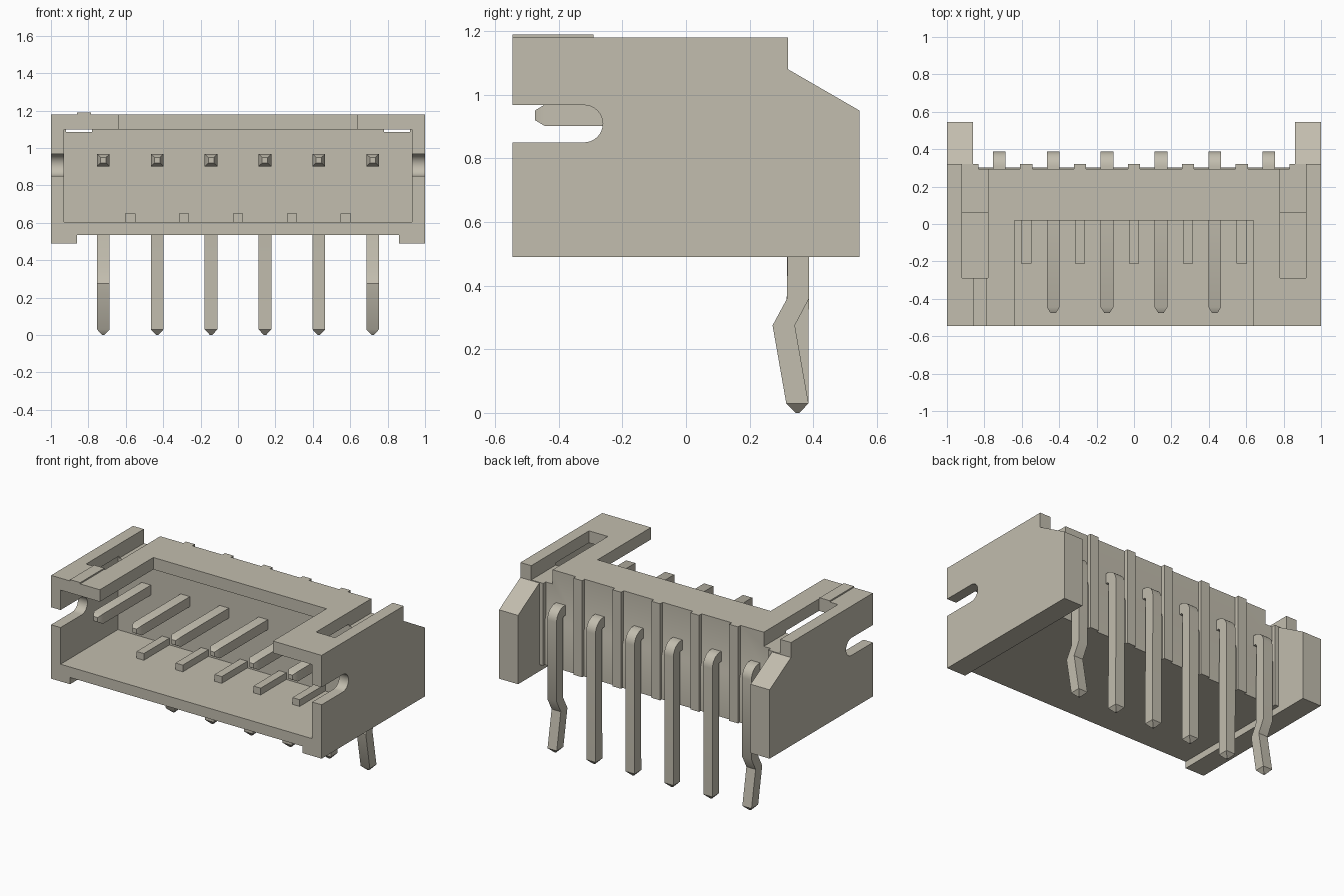
import bpy, bmesh, math

if "Cube" in bpy.data.objects:
    bpy.data.objects.remove(bpy.data.objects["Cube"], do_unlink=True)

beige = bpy.data.materials.new("warm_grey_plastic")
beige.use_nodes = True
colour = (0.54, 0.51, 0.425, 1)
beige.diffuse_color = colour
beige.node_tree.nodes["Principled BSDF"].inputs["Base Color"].default_value = colour


def add_object(name, bm):
    bmesh.ops.recalc_face_normals(bm, faces=bm.faces)
    mesh = bpy.data.meshes.new(name)
    bm.to_mesh(mesh)
    bm.free()
    mesh.materials.append(beige)
    obj = bpy.data.objects.new(name, mesh)
    bpy.context.collection.objects.link(obj)
    return obj


def prism(name, profile, x0, x1):
    """Extrude a (y, z) profile from x0 to x1."""
    bm = bmesh.new()
    face = bm.faces.new([bm.verts.new((x0, y, z)) for y, z in profile])
    new = bmesh.ops.extrude_face_region(bm, geom=[face])["geom"]
    verts = [v for v in new if isinstance(v, bmesh.types.BMVert)]
    bmesh.ops.translate(bm, verts=verts, vec=(x1 - x0, 0, 0))
    return add_object(name, bm)


def box(name, x0, x1, y0, y1, z0, z1):
    return prism(name, [(y0, z0), (y1, z0), (y1, z1), (y0, z1)], x0, x1)


def smooth(obj):
    bpy.ops.object.select_all(action="DESELECT")
    obj.select_set(True)
    bpy.context.view_layer.objects.active = obj
    bpy.ops.object.shade_smooth_by_angle(angle=math.radians(35))


pitch = 0.288
pin_x = [(i - 2.5) * pitch for i in range(6)]

# Housing block with sloped rear wings
housing = prism("housing", [(-.545, .49), (.545, .49), (.545, .95),
                            (.32, 1.08), (.32, 1.18), (-.545, 1.18)], -1, 1)

# Cutters: rear gap, underside step, cavity, top notch
cutters = [
    box("rear_cutter", -.86, .86, .32, .8, .3, 1.4),
    box("underside_cutter", -.86, .86, -.8, .8, .3, .535),
    box("cavity_cutter", -.93, .93, -.8, .06, .605, 1.10),
    box("notch_cutter", -.64, .64, -.8, .02, 1.05, 1.4),
]
# Open slots in the roof beside each arm
for s in (-1, 1):
    a, b = sorted((s * .78, s * .92))
    cutters.append(box("roof_slot_cutter", a, b, -.29, .8, 1.085, 1.4))
# Rounded slots through both side walls
radius = .0585
arc = [math.pi * (i / 16 - .5) for i in range(17)]
slot = [(-.8, .85)]
slot += [(-.32 + radius * math.cos(t), .9085 + radius * math.sin(t)) for t in arc]
slot += [(-.8, .967)]
cutters.append(prism("side_slot_cutter", slot, -1.2, 1.2))
# Recessed rear panels, leaving ribs between the pins
for x in pin_x:
    half = (pitch - .065) / 2
    cutters.append(prism("panel_cutter", [(.303, .3), (.8, .3), (.8, 1.4),
                                          (.293, 1.4), (.293, .86), (.303, .83)],
                         x - half, x + half))

for cutter in cutters:
    cutter.hide_render = True
    mod = housing.modifiers.new(cutter.name, "BOOLEAN")
    mod.operation = "DIFFERENCE"
    mod.solver = "EXACT"
    mod.object = cutter
bpy.context.view_layer.update()
depsgraph = bpy.context.evaluated_depsgraph_get()
cut_mesh = bpy.data.meshes.new_from_object(housing.evaluated_get(depsgraph))
housing.modifiers.clear()
housing.data = cut_mesh
for cutter in cutters:
    bpy.data.objects.remove(cutter, do_unlink=True)
smooth(housing)

# Keys on the cavity floor
for i in range(-2, 3):
    x = i * pitch
    box("floor_key", x - .027, x + .027, -.21, .065, .60, .65)

# First-position marker on the roof
box("position_marker", -.86, -.785, -.545, -.29, 1.175, 1.189)


def pin(name, x, kinked):
    """Square wire: each station is outer point, inner point, half width."""
    w = .034
    stations = [((-.475, .95), (-.475, .92), .015), ((-.445, .968), (-.445, .902), w)]
    for i in range(9):
        s, c = math.sin(i * math.pi / 16), math.cos(i * math.pi / 16)
        stations.append(((.307 + .08 * s, .888 + .08 * c),
                         (.307 + .012 * s, .888 + .012 * c), w))
    if kinked:
        stations += [((.387, .36), (.318, .36), w), ((.342, .275), (.272, .275), w)]
    stations += [((.385, .03), (.315, .03), w), ((.356, 0), (.344, 0), .006)]
    bm = bmesh.new()
    rings = []
    for (ya, za), (yb, zb), h in stations:
        rings.append([bm.verts.new(p) for p in ((x - h, ya, za), (x + h, ya, za),
                                                (x + h, yb, zb), (x - h, yb, zb))])
    for r, q in zip(rings, rings[1:]):
        for k in range(4):
            n = (k + 1) % 4
            bm.faces.new((r[k], r[n], q[n], q[k]))
    bm.faces.new(rings[0])
    bm.faces.new(rings[-1])
    smooth(add_object(name, bm))


# Contact pins; the two end ones have a retaining kink
for i, x in enumerate(pin_x):
    end = i in (0, 5)
    pin("kinked_pin" if end else "straight_pin", x, end)
